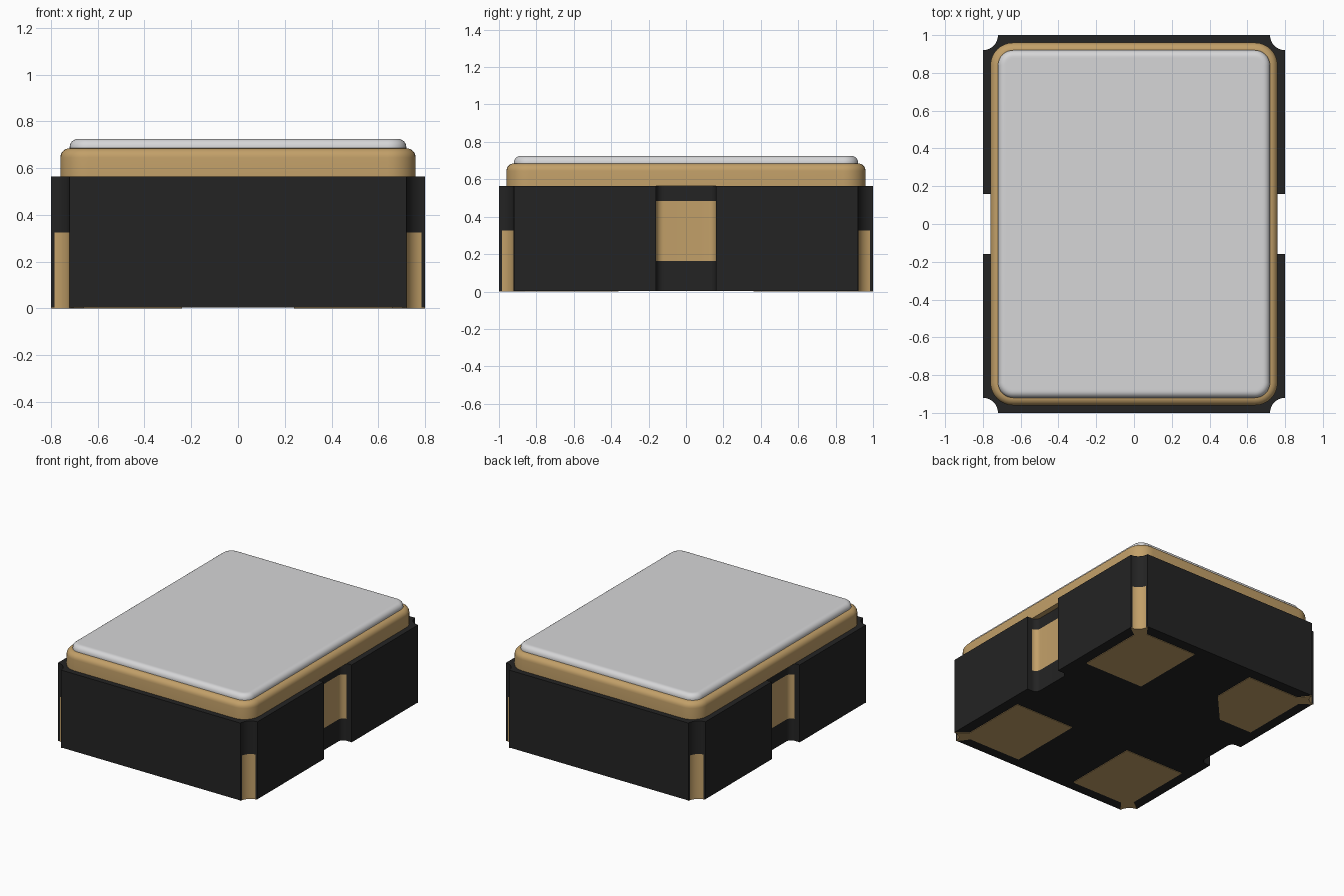
import bpy, bmesh, math

if "Cube" in bpy.data.objects:
    bpy.data.objects.remove(bpy.data.objects["Cube"])


def material(name, rgb):
    m = bpy.data.materials.new(name)
    m.diffuse_color = (*rgb, 1)
    m.use_nodes = True
    m.node_tree.nodes["Principled BSDF"].inputs["Base Color"].default_value = m.diffuse_color
    return m


BLACK = material("black ceramic", (0.017, 0.017, 0.017))
GOLD = material("gold plating", (0.54, 0.35, 0.14))
SILVER = material("silver metal", (0.67, 0.67, 0.68))


def arc(cx, cy, r, a0, a1, n=8):
    angles = [math.radians(a0 + (a1 - a0) * i / n) for i in range(n + 1)]
    return [(cx + r * math.cos(a), cy + r * math.sin(a)) for a in angles]


def loft(name, rings, mats, rule=None):
    """Skin stacked counter-clockwise rings of 3D points and cap both ends."""
    bm = bmesh.new()
    loops = [[bm.verts.new(p) for p in ring] for ring in rings]
    n = len(loops[0])
    for a, b in zip(loops, loops[1:]):
        for i in range(n):
            j = (i + 1) % n
            bm.faces.new((a[i], a[j], b[j], b[i]))
    bm.faces.new(loops[0][::-1])
    bm.faces.new(loops[-1])
    bm.normal_update()
    if rule:
        for f in bm.faces:
            f.material_index = rule(f)
    mesh = bpy.data.meshes.new(name)
    bm.to_mesh(mesh)
    bm.free()
    for m in mats:
        mesh.materials.append(m)
    for p in mesh.polygons:
        p.use_smooth = True
    mesh.set_sharp_from_angle(angle=math.radians(35))
    ob = bpy.data.objects.new(name, mesh)
    bpy.context.collection.objects.link(ob)
    return ob


def at(points, z):
    return [(x, y, z) for x, y in points]


def mirror(points, sx, sy):
    pts = [(x * sx, y * sy) for x, y in points]
    return pts if sx * sy > 0 else pts[::-1]


QUADRANTS = [(1, 1), (-1, 1), (-1, -1), (1, -1)]

# Ceramic body: corner scoops and side notches, plated between set heights
quarter = (arc(0.76, 0.12, 0.04, 180, 90) + [(0.8, 0.16), (0.8, 0.92)]
           + arc(0.8, 1.0, 0.08, 270, 180)[1:])
outline = [p for s in QUADRANTS for p in mirror(quarter, *s)]


def plating(f):
    c = f.calc_center_median()
    if abs(f.normal.z) > 0.5:
        return 0
    scoop = 0.721 < abs(c.x) < 0.799 and abs(c.y) > 0.921 and c.z < 0.325
    notch = abs(c.x) < 0.76 and abs(c.y) < 0.16 and 0.16 < c.z < 0.485
    return int(scoop or notch)


loft("ceramic_body", [at(outline, z) for z in (0.004, 0.163, 0.325, 0.483, 0.565)],
     [BLACK, GOLD], plating)


# Seal ring and lid: rounded rectangles with a filleted top edge
def rounded_slab(name, hx, hy, radius, z0, z1, fillet, mat):
    def ring(inset, z):
        r = radius - inset
        q = arc(hx - radius, hy - radius, r, 0, 90)
        return at([p for s in QUADRANTS for p in mirror(q, *s)], z)
    rings = [ring(0, z0)]
    for i in range(7):
        a = math.pi / 2 * i / 6
        rings.append(ring(fillet * (1 - math.cos(a)), z1 - fillet * (1 - math.sin(a))))
    rings.append(ring(fillet + 0.01, z1))
    loft(name, rings, [mat])


rounded_slab("seal_ring", 0.76, 0.96, 0.12, 0.565, 0.685, 0.04, GOLD)
rounded_slab("lid", 0.72, 0.92, 0.08, 0.684, 0.725, 0.035, SILVER)

# Contact pads underneath, each joined to its corner scoop; one is chamfered
X0, Y0 = 0.24, 0.36
for i, s in enumerate(QUADRANTS):
    inner = [(X0, Y0 + 0.23), (X0 + 0.21, Y0)] if s == (-1, 1) else [(X0, Y0)]
    pad = (inner + [(0.72, Y0), (0.72, 0.86)] + arc(0.8, 1.0, 0.08, 270, 180)
           + [(0.66, 0.92), (X0, 0.92)])
    pad = mirror(pad, *s)
    loft(f"contact_pad_{i + 1}", [at(pad, 0), at(pad, 0.004)], [GOLD])
